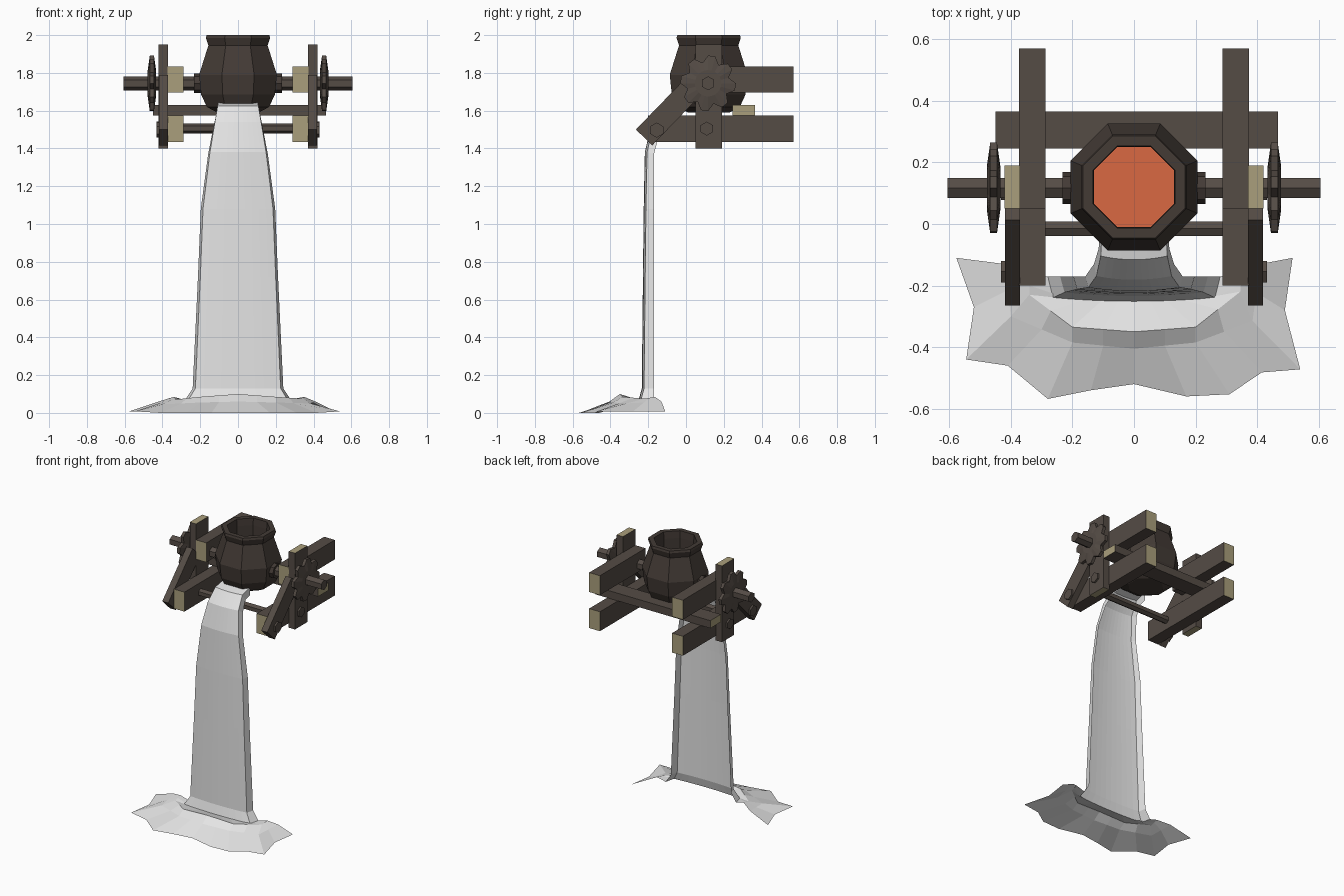
import bpy, bmesh, math
from mathutils import Vector

if "Cube" in bpy.data.objects:
    bpy.data.objects.remove(bpy.data.objects["Cube"])


def material(name, rgb):
    m = bpy.data.materials.new(name)
    m.diffuse_color = (*rgb, 1)
    m.use_nodes = True
    m.node_tree.nodes["Principled BSDF"].inputs["Base Color"].default_value = m.diffuse_color
    return m


WOOD = material("dark wood", (0.09, 0.072, 0.06))
END = material("cut wood end", (0.40, 0.345, 0.20))
IRON = material("dark iron", (0.056, 0.043, 0.036))
LAVA = material("molten orange", (0.70, 0.14, 0.055))
POUR = material("pale pour", (0.78, 0.78, 0.78))


def finish(bm, name, *mats, fix=True):
    if fix:
        bmesh.ops.recalc_face_normals(bm, faces=bm.faces)
    me = bpy.data.meshes.new(name)
    bm.to_mesh(me)
    bm.free()
    ob = bpy.data.objects.new(name, me)
    for m in mats:
        me.materials.append(m)
    bpy.context.collection.objects.link(ob)
    return ob


def box(name, x, y, z, ends=True):
    """Beam between limits; faces across the long axis get cut-wood colour."""
    bm = bmesh.new()
    bmesh.ops.create_cube(bm, size=1)
    size = [b - a for a, b in (x, y, z)]
    for v in bm.verts:
        v.co = Vector([a + (c + 0.5) * (b - a) for c, (a, b) in zip(v.co, (x, y, z))])
    bm.normal_update()
    axis = size.index(max(size))
    for f in bm.faces:
        f.material_index = int(ends and abs(f.normal[axis]) > 0.9)
    return finish(bm, name, WOOD, END)


def loft(name, rings, mat, closed=True):
    bm = bmesh.new()
    rows = [[bm.verts.new(p) for p in r] for r in rings]
    n = len(rows[0])
    for a, b in zip(rows, rows[1:]):
        for j in range(n if closed else n - 1):
            k = (j + 1) % n
            bm.faces.new((a[j], b[j], b[k], a[k]))
    if closed:
        bm.faces.new(rows[0])
        bm.faces.new(rows[-1])
    return finish(bm, name, mat, fix=closed)


def x_ring(x, y, z, radii):
    n = len(radii)
    return [(x, y + r * math.sin(2 * math.pi * i / n), z + r * math.cos(2 * math.pi * i / n))
            for i, r in enumerate(radii)]


def rod(name, x0, x1, y, z, r, mat=WOOD, n=6):
    return loft(name, [x_ring(x, y, z, [r] * n) for x in (x0, x1)], mat)


CY, CZ = 0.12, 1.745    # cauldron centre and axle height


def octagon(a, z):
    r = a / math.cos(math.pi / 8)
    return [(r * math.cos(math.pi / 8 + i * math.pi / 4),
             CY + r * math.sin(math.pi / 8 + i * math.pi / 4), z) for i in range(8)]


# Cauldron: outside profile, lip, then inner wall down to the melt
profile = [(0.11, 1.59), (0.165, 1.62), (0.195, 1.685), (0.206, 1.79), (0.157, 1.945), (0.17, 1.985),
           (0.166, 2.0), (0.133, 2.0), (0.13, 1.95), (0.13, 1.75)]
loft("cauldron", [octagon(a, z) for a, z in profile], IRON)

# Melt surface
bm = bmesh.new()
bm.faces.new([bm.verts.new(p) for p in octagon(0.132, 1.79)])
finish(bm, "molten_surface", LAVA, fix=False)

# Frame on each side
for s, side in ((-1, "left"), (1, "right")):
    def span(a, b):
        return tuple(sorted((s * a, s * b)))

    box(f"upper_beam_{side}", span(0.288, 0.374), (0.05, 0.57), (1.695, 1.835))
    box(f"lower_beam_{side}", span(0.288, 0.374), (-0.2, 0.57), (1.435, 1.575))
    box(f"post_{side}", span(0.37, 0.42), (0.05, 0.19), (1.40, 1.95))
    brace = box(f"diagonal_brace_{side}", span(0.371, 0.419), (-0.2, 0.2), (-0.06, 0.06), ends=False)
    brace.rotation_euler.x = math.radians(46)
    brace.location = (0, -0.083, 1.602)
    # Bolts, axle and collar
    rod(f"post_bolt_{side}", s * 0.40, s * 0.432, 0.11, 1.505, 0.037)
    rod(f"brace_bolt_{side}", s * 0.40, s * 0.432, -0.155, 1.497, 0.04)
    rod(f"axle_{side}", s * 0.19, s * 0.605, CY - 0.003, CZ, 0.037)
    rod(f"axle_collar_{side}", s * 0.17, s * 0.232, CY - 0.003, CZ, 0.052, IRON, 8)
    # Eight-toothed gear, thinner at the rim
    teeth = [0.147 if i % 3 != 1 else 0.112 for i in range(24)]
    teeth = teeth[-1:] + teeth[:-1]
    hub = [0.07] * 24
    loft(f"gear_{side}", [x_ring(s * x, CY - 0.003, CZ, r) for x, r in
                          ((0.434, hub), (0.445, teeth), (0.467, teeth), (0.478, hub))], WOOD)

# Cross members
box("rear_crossbar", (-0.45, 0.467), (0.245, 0.365), (1.575, 1.63))
rod("front_tie_rod", -0.37, 0.37, -0.015, 1.505, 0.027)

# Pour: open channel rows (half width, front y, front z, back y, back z)
rows = [(0.11, -0.02, 1.645, -0.02, 1.59), (0.115, -0.11, 1.625, -0.08, 1.58),
        (0.13, -0.175, 1.54, -0.13, 1.515), (0.158, -0.212, 1.38, -0.17, 1.37),
        (0.197, -0.218, 1.08, -0.17, 1.08), (0.212, -0.222, 0.72, -0.17, 0.72),
        (0.24, -0.228, 0.13, -0.17, 0.13), (0.28, -0.245, 0.068, -0.17, 0.068)]
rings = []
for w, yf, zf, yb, zb in rows:
    ring = [(-w, yb, zb)]
    for i in range(11):
        t = i / 5 - 1
        ring.append((0.94 * w * t, yf + 0.012 * (t * t - 0.5), zf))
    rings.append(ring + [(w, yb, zb)])

# Splash: crest, trough, then ragged outer edge
crest = [(-0.34, -0.17, 0.085), (-0.34, -0.23, 0.07), (-0.2, -0.335, 0.085), (0, -0.35, 0.1),
         (0.2, -0.335, 0.085), (0.345, -0.22, 0.075), (0.35, -0.165, 0.085)]
trough = [(-0.42, -0.13, 0.06), (-0.4, -0.3, 0.045), (-0.2, -0.385, 0.055), (0, -0.405, 0.06),
          (0.2, -0.385, 0.055), (0.385, -0.315, 0.05), (0.41, -0.13, 0.06)]
edge = [(-0.577, -0.11), (-0.52, -0.27), (-0.545, -0.44), (-0.41, -0.46), (-0.28, -0.568),
        (-0.14, -0.54), (0, -0.52), (0.17, -0.56), (0.31, -0.553), (0.415, -0.482),
        (0.54, -0.472), (0.49, -0.28), (0.515, -0.11)]
for c in (crest, trough):
    ring = [Vector(c[0])]
    for a, b in zip(c, c[1:]):
        ring += [(Vector(a) + Vector(b)) / 2, Vector(b)]
    rings.append(ring)
rings.append([(x, y, 0.0 if abs(x) < 0.45 else 0.008) for x, y in edge])
loft("pour_and_splash", rings, POUR, closed=False)
